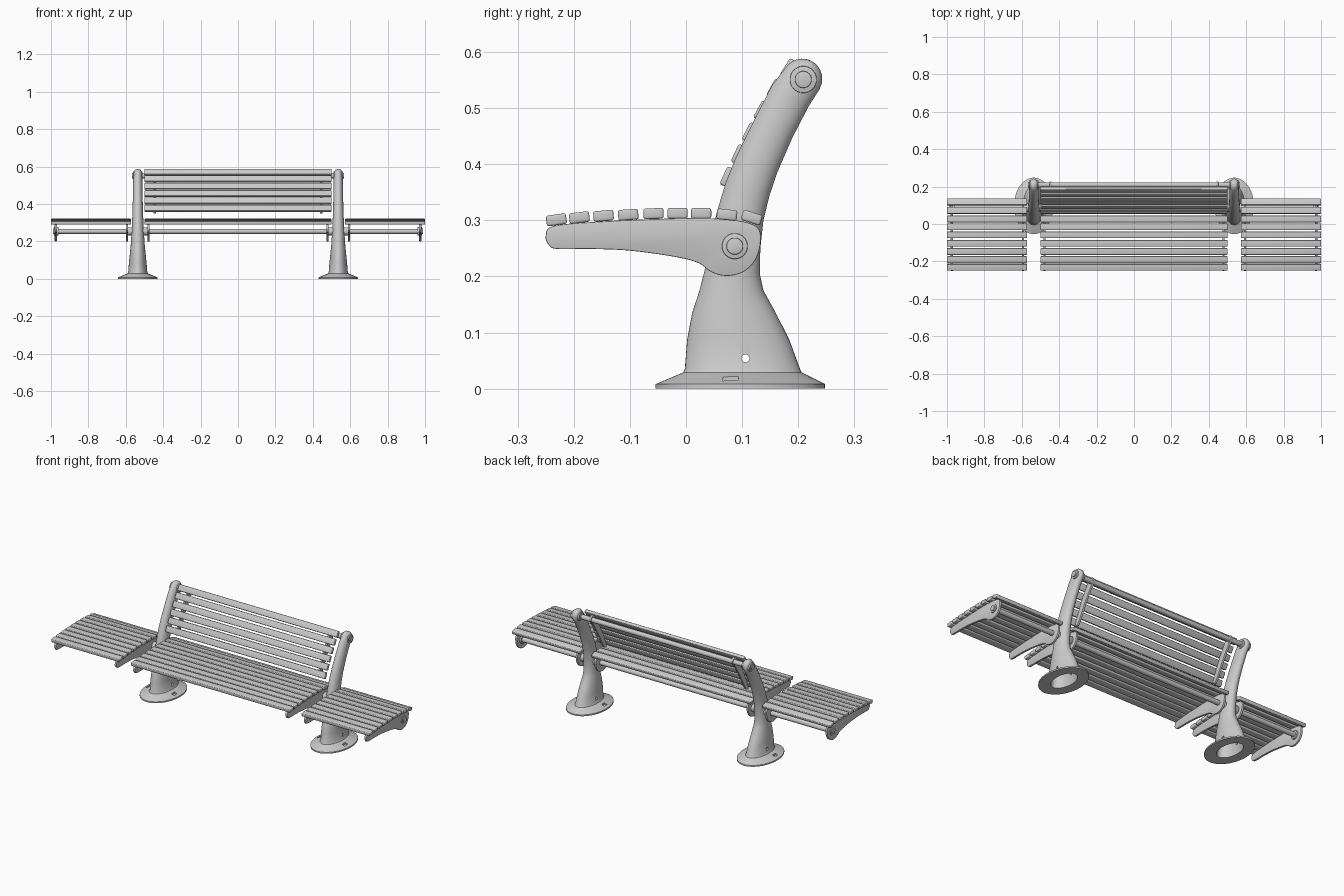
import bpy, bmesh
from math import sin, cos, pi, radians
from mathutils import Vector

if "Cube" in bpy.data.objects:
    bpy.data.objects.remove(bpy.data.objects["Cube"])

POST_X = 0.536
ROD = (0.087, 0.254)       # seat rod centre (y, z)
TOP = (0.209, 0.551)       # back rod centre (y, z)


def finish(bm, name):
    bmesh.ops.recalc_face_normals(bm, faces=bm.faces[:])
    me = bpy.data.meshes.new(name)
    bm.to_mesh(me)
    bm.free()
    ob = bpy.data.objects.new(name, me)
    bpy.context.collection.objects.link(ob)
    return ob


def extrude(name, profile, x0, x1, bevel=0.0, segs=2):
    """Extrude a closed (y, z) profile along x, optionally rounding sharp edges."""
    bm = bmesh.new()
    a = [bm.verts.new((x0, y, z)) for y, z in profile]
    b = [bm.verts.new((x1, y, z)) for y, z in profile]
    n = len(profile)
    bm.faces.new(a)
    bm.faces.new(b[::-1])
    for i in range(n):
        bm.faces.new((a[i], b[i], b[(i + 1) % n], a[(i + 1) % n]))
    bmesh.ops.recalc_face_normals(bm, faces=bm.faces[:])
    if bevel:
        edges = [e for e in bm.edges if e.calc_face_angle() > 1.0]
        bmesh.ops.bevel(bm, geom=edges, offset=bevel, segments=segs,
                        profile=0.5, affect='EDGES')
    return finish(bm, name)


def circle(c, r, n=32):
    return [(c[0] + r * cos(2 * pi * i / n), c[1] + r * sin(2 * pi * i / n)) for i in range(n)]


def rect(c, w, h, angle=0):
    ca, sa = cos(radians(angle)), sin(radians(angle))
    return [(c[0] + u * w / 2 * ca - v * h / 2 * sa, c[1] + u * w / 2 * sa + v * h / 2 * ca)
            for u, v in ((-1, -1), (1, -1), (1, 1), (-1, 1))]


def smooth_loop(pts, steps=5):
    """Closed Catmull-Rom curve through the points."""
    p = [Vector(q) for q in pts]
    n, out = len(p), []
    for i in range(n):
        a, b, c, d = p[i - 1], p[i], p[(i + 1) % n], p[(i + 2) % n]
        for k in range(steps):
            t = k / steps
            q = 0.5 * (2 * b + (c - a) * t + (2 * a - 5 * b + 4 * c - d) * t * t
                       + (3 * b - a - 3 * c + d) * t ** 3)
            out.append((q.x, q.y))
    return out


def loft(name, rings, x, n=48):
    """Skin elliptical rings given as front y, z, back y, z, half width."""
    bm = bmesh.new()
    loops = []
    for fy, fz, by, bz, hw in rings:
        loops.append([bm.verts.new((x + hw * sin(t),
                                    (fy + by) / 2 + (by - fy) / 2 * cos(t),
                                    (fz + bz) / 2 + (bz - fz) / 2 * cos(t)))
                      for t in (2 * pi * i / n for i in range(n))])
    for a, b in zip(loops, loops[1:]):
        for i in range(n):
            j = (i + 1) % n
            bm.faces.new((a[i], a[j], b[j], b[i]))
    bm.faces.new(loops[0])
    bm.faces.new(loops[-1])
    return finish(bm, name)


def cut(ob, cutter):
    m = ob.modifiers.new("cut", 'BOOLEAN')
    m.operation, m.solver, m.object = 'DIFFERENCE', 'EXACT', cutter
    bpy.context.view_layer.objects.active = ob
    bpy.ops.object.modifier_apply(modifier=m.name)
    bpy.data.objects.remove(cutter)


# Post profile: hollow foot, flared flange, waist, back-leaning upright, round tip
post_rings = [
    (0.035, 0.11, 0.145, 0.11, 0.028), (0.017, 0.03, 0.183, 0.03, 0.044),
    (0.015, 0.0, 0.185, 0.0, 0.050), (-0.054, 0.0, 0.248, 0.0, 0.105),
    (-0.054, 0.008, 0.248, 0.008, 0.105), (-0.005, 0.029, 0.206, 0.029, 0.055),
    (-0.002, 0.036, 0.203, 0.036, 0.051), (0.002, 0.0875, 0.184, 0.0875, 0.047),
    (0.011, 0.135, 0.160, 0.135, 0.042), (0.024, 0.175, 0.138, 0.175, 0.038),
    (0.033, 0.21, 0.1315, 0.205, 0.0355), (0.042, 0.26, 0.1325, 0.25, 0.033),
    (0.055, 0.315, 0.138, 0.30, 0.030), (0.070, 0.365, 0.149, 0.345, 0.0285),
    (0.090, 0.415, 0.163, 0.386, 0.027), (0.122, 0.48, 0.189, 0.446, 0.0255),
    (0.153, 0.54, 0.219, 0.504, 0.0245),
]
for t in (0, 20, 40, 58, 74, 85):
    c, s = cos(radians(t)) * 0.036, sin(radians(t)) * 0.036
    post_rings.append((0.207 - 0.87 * c + 0.5 * s, 0.552 + 0.5 * c + 0.87 * s,
                       0.207 + 0.87 * c + 0.5 * s, 0.552 - 0.5 * c + 0.87 * s,
                       0.024 * cos(radians(t)) ** 0.6))

arm_profile = smooth_loop([
    (-0.236, 0.290), (-0.15, 0.298), (-0.05, 0.3025), (0.03, 0.304), (0.09, 0.300),
    (0.127, 0.288), (0.133, 0.262), (0.124, 0.230), (0.102, 0.208), (0.072, 0.201),
    (0.045, 0.208), (0.022, 0.224), (-0.02, 0.235), (-0.10, 0.246), (-0.17, 0.249),
    (-0.230, 0.249), (-0.245, 0.257), (-0.250, 0.272)])

bracket_profile = smooth_loop([
    (0.083, 0.360), (0.122, 0.452), (0.165, 0.532), (0.192, 0.570), (0.215, 0.572),
    (0.226, 0.552), (0.205, 0.525), (0.160, 0.455), (0.115, 0.372), (0.098, 0.352)])

for s, side in ((-1, "left"), (1, "right")):
    px = s * POST_X
    post = loft(side + "_post", post_rings, px)
    # Drain hole through the foot and a bolt slot on each side of the flange
    cut(post, extrude("hole_cutter", circle((0.106, 0.054), 0.007, 20), px - 0.12, px + 0.12))
    for d in (-1, 1):
        cx = px + d * 0.080
        cut(post, extrude("slot_cutter", rect((0.080, 0.026), 0.028, 0.030), cx - 0.008, cx + 0.008))
        # Round caps where the back rod meets the post
        for r, w in ((0.024, 0.026), (0.015, 0.031)):
            extrude(side + "_post_cap", circle(TOP, r), px, px + d * w, 0.0015)
    # Seat arms and the hubs on the rod
    for ax in (0.478, 0.594, 0.974):
        extrude(side + "_seat_arm", arm_profile, s * ax - 0.006, s * ax + 0.006, 0.002)
    extrude(side + "_rod_collar", circle(ROD, 0.022), s * 0.474, s * 0.600, 0.002)
    extrude(side + "_end_hub", circle(ROD, 0.023), s * 0.960, s * 0.984, 0.002)
    extrude(side + "_end_hub_button", circle(ROD, 0.015), s * 0.975, s * 0.989, 0.002)
    # Upright bracket behind the back slats
    extrude(side + "_back_bracket", bracket_profile, s * 0.445 - 0.006, s * 0.445 + 0.006, 0.002)

# Rods along the seat and backrest
extrude("seat_rod", circle(ROD, 0.0135), -0.975, 0.975)
extrude("back_rod", circle(TOP, 0.0135), -POST_X, POST_X)

# Seat slats: y, z, tilt; repeated for the centre seat and both side seats
seat_slats = [(-0.231, 0.301, 8), (-0.190, 0.305, 7), (-0.147, 0.308, 5),
              (-0.103, 0.310, 4), (-0.058, 0.312, 2), (-0.015, 0.3125, 0),
              (0.027, 0.3125, 0), (0.073, 0.310, -6), (0.117, 0.305, -18)]
for y, z, tilt in seat_slats:
    for name, x0, x1 in (("left", -1, -0.572), ("centre", -0.5, 0.5), ("right", 0.572, 1)):
        extrude(name + "_seat_slat", rect((y, z), 0.036, 0.019, tilt), x0, x1, 0.004, 3)

# Back slats
back_slats = [(0.075, 0.377, 66), (0.095, 0.417, 65), (0.115, 0.456, 63),
              (0.136, 0.495, 61), (0.159, 0.534, 60), (0.184, 0.570, 58)]
for y, z, tilt in back_slats:
    extrude("back_slat", rect((y, z), 0.035, 0.018, tilt), -0.5, 0.5, 0.004, 3)

# Smooth shading with crisp edges
bpy.ops.object.select_all(action='SELECT')
bpy.context.view_layer.objects.active = bpy.data.objects["seat_rod"]
bpy.ops.object.shade_smooth_by_angle(angle=radians(35))
